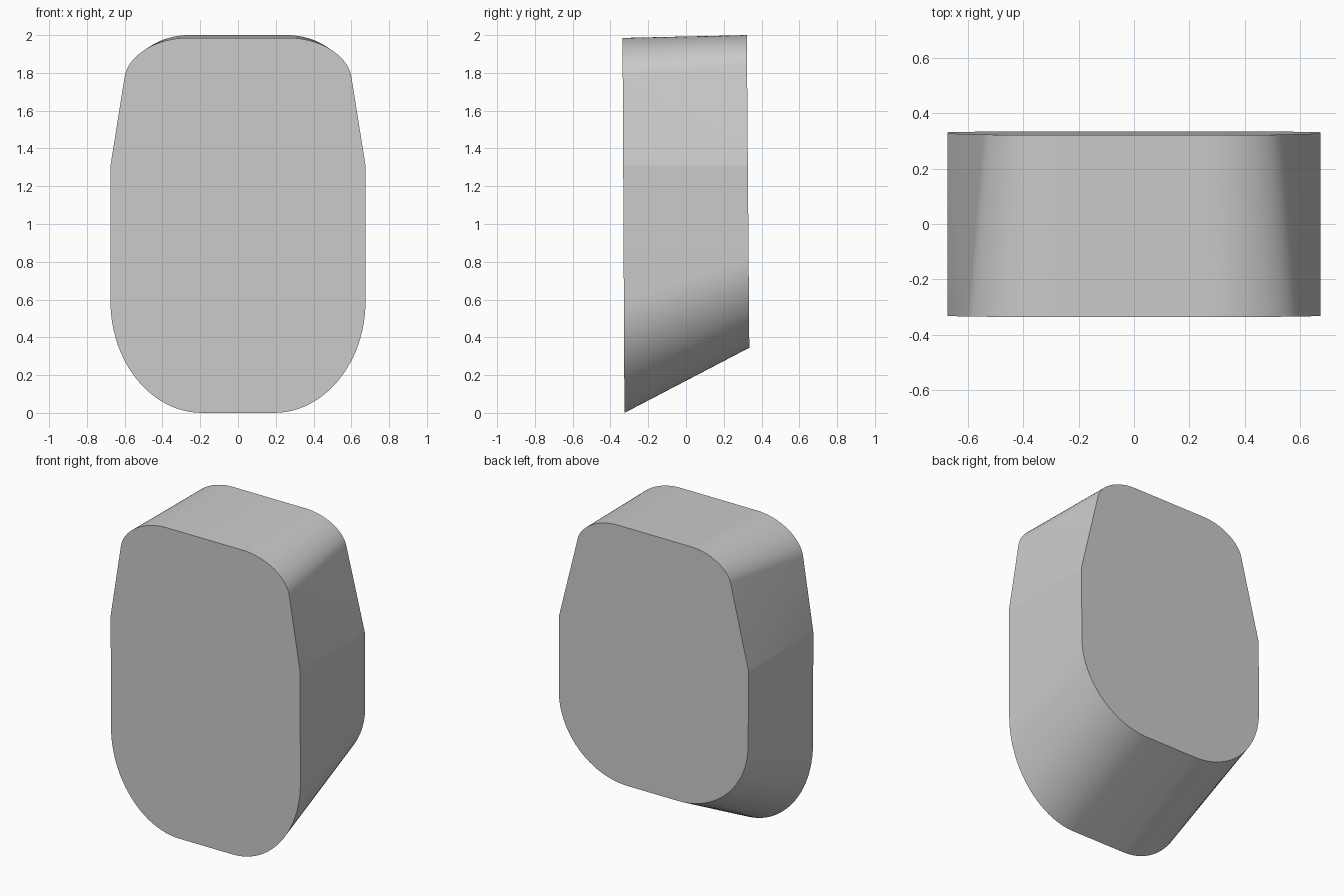
import bpy, bmesh, math
from mathutils import Vector

cube = bpy.data.objects.get("Cube")
if cube:
    bpy.data.objects.remove(cube, do_unlink=True)

SEG = 24


def corner(a, mid, b):
    """Rounded corner from a to b, tangent to the lines through mid."""
    a, mid, b = Vector(a), Vector(mid), Vector(b)
    h1, h2 = a.lerp(mid, 0.55), b.lerp(mid, 0.55)
    pts = []
    for i in range(SEG + 1):
        t = i / SEG
        s = 1 - t
        pts.append(s**3 * a + 3 * s * s * t * h1 + 3 * s * t * t * h2 + t**3 * b)
    return pts


def outline(bottom, low_side, shoulder, top, flat_low, flat_top):
    """Right half from bottom centre to top, then mirrored into a loop."""
    side, waist = 0.675, 1.31
    sx, sz = shoulder
    lean = (side - sx) / (sz - waist)
    tip = (sx - lean * (top - sz), top)
    half = corner((flat_low, bottom), (side, bottom), (side, low_side))
    half.append(Vector((side, waist)))
    half += corner(shoulder, tip, (flat_top, top))
    return half + [Vector((-p.x, p.y)) for p in reversed(half)]


front = outline(0.0, 0.59, (0.60, 1.78), 1.985, 0.19, 0.27)
back = outline(0.345, 0.83, (0.545, 1.84), 2.0, 0.18, 0.26)

# Body lofted between the two outlines, end faces leaning slightly
bm = bmesh.new()
fv = [bm.verts.new((p.x, -0.326 - 0.005 * p.y, p.y)) for p in front]
bv = [bm.verts.new((p.x, 0.338 - 0.008 * p.y, p.y)) for p in back]
n = len(fv)
waist_i = SEG + 1
for i in range(n):
    j = (i + 1) % n
    if i == waist_i:                 # folded shoulder panel, +x side
        bm.faces.new((fv[i], bv[i], fv[j]))
        bm.faces.new((bv[i], bv[j], fv[j]))
    elif j == n - 1 - waist_i:       # folded shoulder panel, -x side
        bm.faces.new((fv[i], fv[j], bv[j]))
        bm.faces.new((fv[i], bv[j], bv[i]))
    else:
        bm.faces.new((fv[i], fv[j], bv[j], bv[i]))
bm.faces.new(fv)
bm.faces.new(bv)
bmesh.ops.recalc_face_normals(bm, faces=bm.faces)
mesh = bpy.data.meshes.new("rounded_block")
bm.to_mesh(mesh)
bm.free()
body = bpy.data.objects.new("rounded_block", mesh)
bpy.context.collection.objects.link(body)

# Plain grey
grey = bpy.data.materials.new("light_grey")
grey.use_nodes = True
colour = (0.6, 0.6, 0.6, 1)
grey.diffuse_color = colour
grey.node_tree.nodes["Principled BSDF"].inputs["Base Color"].default_value = colour
mesh.materials.append(grey)

# Smooth rounded corners, crisp rims
bpy.ops.object.select_all(action="DESELECT")
body.select_set(True)
bpy.context.view_layer.objects.active = body
bpy.ops.object.shade_smooth_by_angle(angle=math.radians(7))
